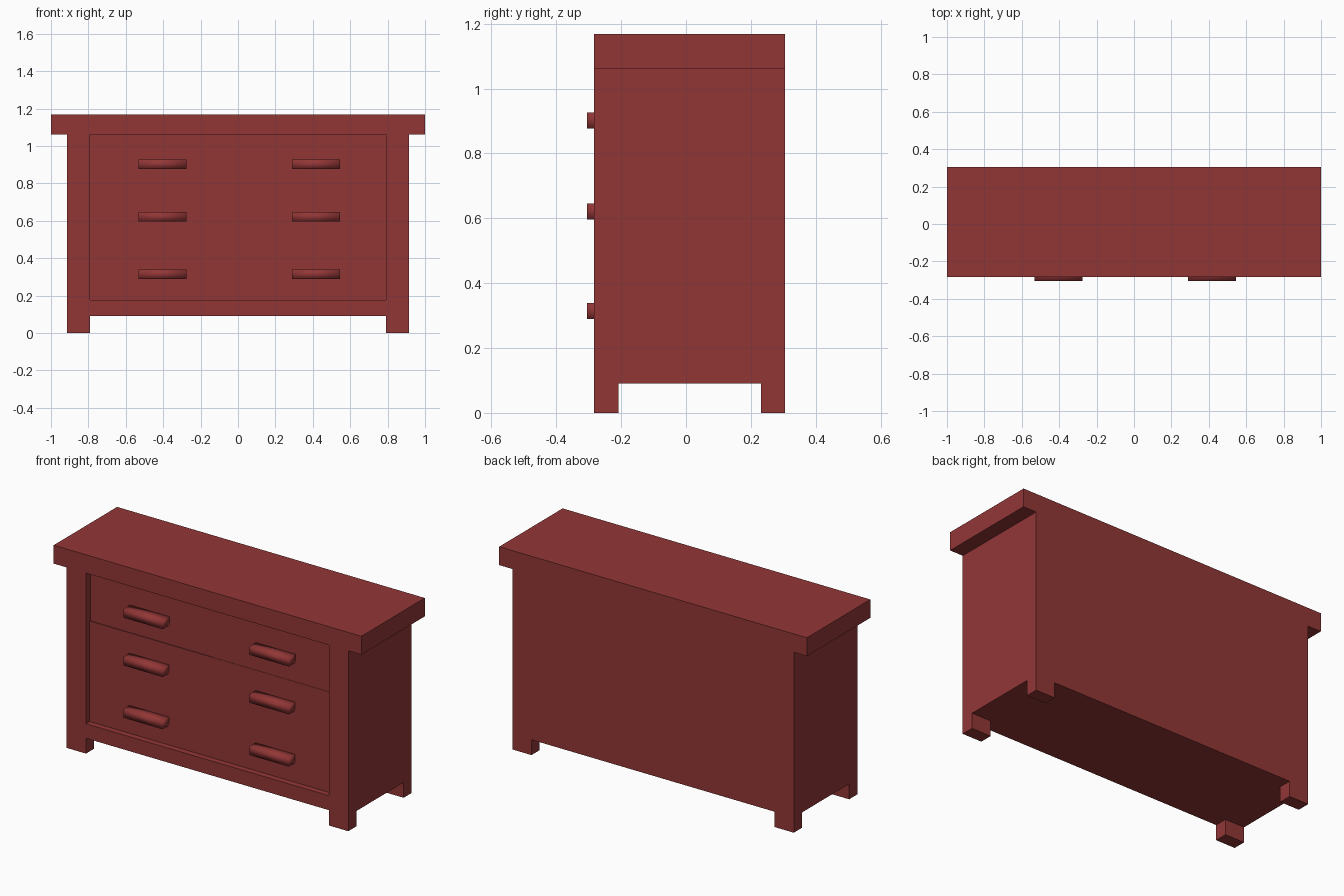
import bpy, bmesh

if "Cube" in bpy.data.objects:
    bpy.data.objects.remove(bpy.data.objects["Cube"])

wood = bpy.data.materials.new("red_wood")
wood.diffuse_color = (0.29, 0.037, 0.037, 1)
wood.use_nodes = True
wood.node_tree.nodes["Principled BSDF"].inputs["Base Color"].default_value = wood.diffuse_color

FRONT, BACK = -0.283, 0.306     # carcass depth
RECESS = -0.243                 # drawer face plane


def add_object(name, bm):
    bmesh.ops.recalc_face_normals(bm, faces=bm.faces)
    mesh = bpy.data.meshes.new(name)
    bm.to_mesh(mesh)
    bm.free()
    mesh.materials.append(wood)
    ob = bpy.data.objects.new(name, mesh)
    bpy.context.collection.objects.link(ob)
    return ob


def box(name, x, y, z):
    bm = bmesh.new()
    bmesh.ops.create_cube(bm, size=1)
    for v in bm.verts:
        v.co = [(a + b) / 2 + c * (b - a) for (a, b), c in zip((x, y, z), v.co)]
    return add_object(name, bm)


def extrude_front_profile(name, points):
    bm = bmesh.new()
    face = bm.faces.new([bm.verts.new((x, FRONT, z)) for x, z in points])
    new = bmesh.ops.extrude_face_region(bm, geom=[face])["geom"]
    verts = [g for g in new if isinstance(g, bmesh.types.BMVert)]
    bmesh.ops.translate(bm, verts=verts, vec=(0, BACK - FRONT, 0))
    return add_object(name, bm)


def cut(ob, cutter):
    mod = ob.modifiers.new("cut", "BOOLEAN")
    mod.operation, mod.solver, mod.object = "DIFFERENCE", "EXACT", cutter
    graph = bpy.context.evaluated_depsgraph_get()
    ob.data = bpy.data.meshes.new_from_object(ob.evaluated_get(graph))
    ob.modifiers.clear()
    bpy.data.objects.remove(cutter)


# Carcass: mirrored front outline with overhanging top and feet
half = [(0.79, 0.09), (0.79, 0), (0.915, 0), (0.915, 1.06), (1, 1.06), (1, 1.168)]
carcass = extrude_front_profile("carcass", half + [(-x, z) for x, z in reversed(half)])

# Gap between front and back feet, then the drawer opening
cut(carcass, box("foot_gap", (-1.2, 1.2), (-0.208, 0.231), (-0.1, 0.09)))
cut(carcass, box("opening", (-0.79, 0.79), (-0.5, -0.2), (0.175, 1.06)))

# Drawer fronts, set back slightly unevenly so the seams read
box("upper_left_drawer", (-0.79, 0), (RECESS, -0.2), (0.765, 1.06))
box("upper_right_drawer", (0, 0.79), (RECESS - 0.003, -0.2), (0.765, 1.06))
box("lower_drawers", (-0.79, 0.79), (RECESS - 0.005, -0.2), (0.175, 0.765))

# Handles: softly shaded bars
for row, z in (("top", 0.902), ("middle", 0.621), ("bottom", 0.314)):
    for side, x in (("left", -0.403), ("right", 0.417)):
        handle = box(f"{row}_{side}_handle", (x - 0.128, x + 0.128),
                     (-0.306, RECESS + 0.01), (z - 0.025, z + 0.025))
        handle.data.polygons.foreach_set("use_smooth", [True] * 6)
